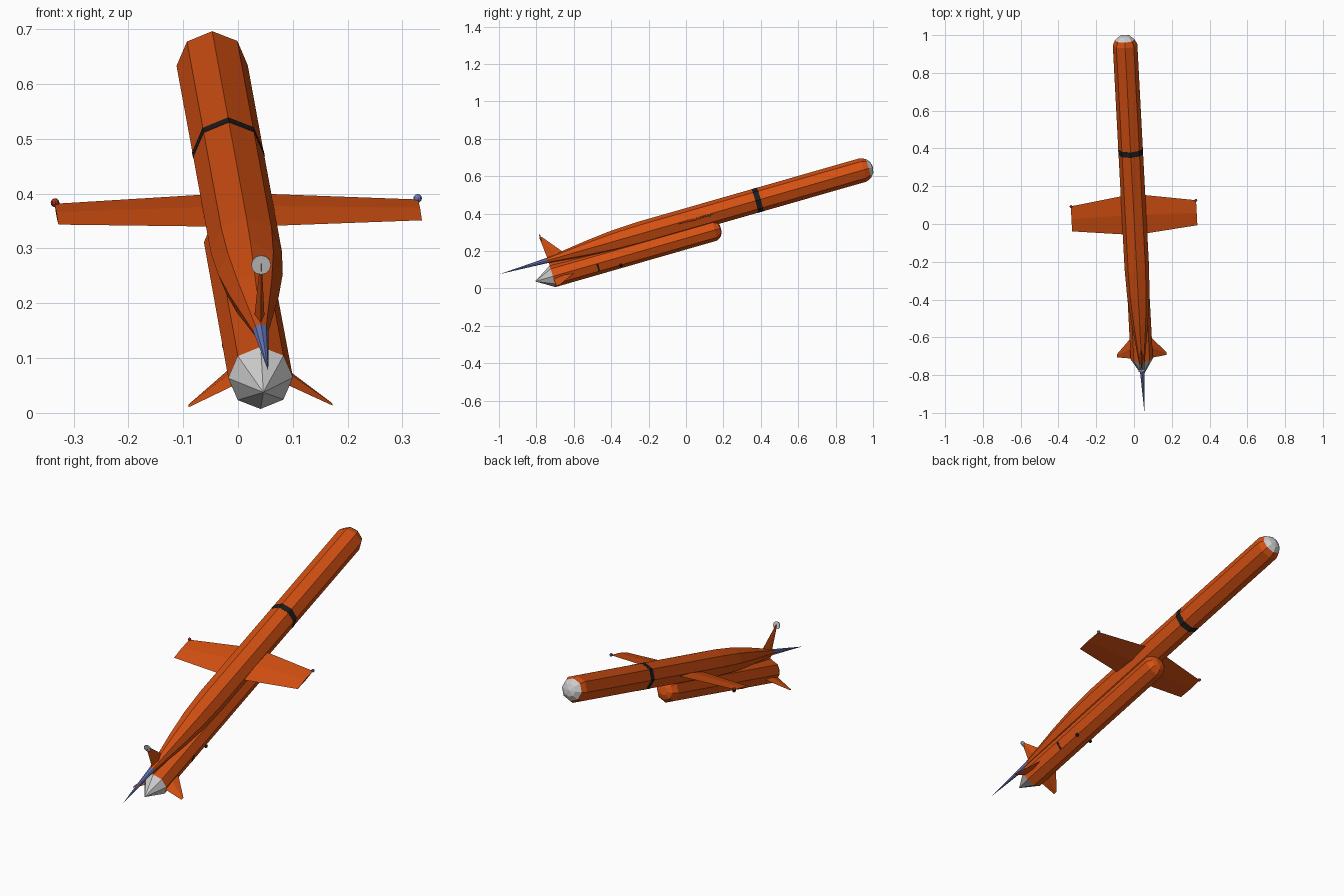
import bpy, bmesh, math
from mathutils import Vector, Matrix

old = bpy.data.objects.get("Cube")
if old:
    bpy.data.objects.remove(old, do_unlink=True)


def material(name, rgb):
    m = bpy.data.materials.new(name)
    m.use_nodes = True
    m.diffuse_color = (*rgb, 1)
    m.node_tree.nodes["Principled BSDF"].inputs["Base Color"].default_value = (*rgb, 1)
    return m


ORANGE = material("orange", (0.66, 0.08, 0.006))
GREY = material("light_grey", (0.6, 0.6, 0.6))
BLUE = material("blue", (0.15, 0.2, 0.52))
BLACK = material("black", (0.012, 0.012, 0.012))
RED = material("dark_red", (0.35, 0.03, 0.012))

# Flight attitude: local y runs along the fuselage axis, local x along the wing
ay = Vector((-0.0505, 0.96, 0.275)).normalized()
ax = Vector((0.66, 0.04, 0.01))
ax = (ax - ay * ax.dot(ay)).normalized()
az = ax.cross(ay)
POSE = Matrix((ax, ay, az)).transposed().to_4x4()
POSE.translation = (0, 0.05, 0.3765)


def finish(name, bm, mat):
    bmesh.ops.recalc_face_normals(bm, faces=bm.faces)
    me = bpy.data.meshes.new(name)
    bm.to_mesh(me)
    bm.free()
    me.materials.append(mat)
    ob = bpy.data.objects.new(name, me)
    ob.matrix_world = POSE
    bpy.context.collection.objects.link(ob)
    return ob


def loft(name, profile, mat, z=0.0, sides=8, x=0.0):
    """Faceted body of revolution along y from (position, radius) pairs."""
    bm = bmesh.new()
    rings = []
    for s, r in profile:
        n = sides if r > 0 else 1
        rings.append([bm.verts.new((x + r * math.cos(i * math.tau / sides), s,
                                    z + r * math.sin(i * math.tau / sides))) for i in range(n)])
    for a, b in zip(rings, rings[1:]):
        for i in range(sides):
            j = (i + 1) % sides
            quad = [a[i % len(a)], a[j % len(a)], b[j % len(b)], b[i % len(b)]]
            bm.faces.new(list(dict.fromkeys(quad)))
    for ring in (rings[0], rings[-1]):
        if len(ring) > 2:
            bm.faces.new(ring)
    return finish(name, bm, mat)


def blade(name, root, tip, root_chord, tip_chord, root_t, tip_t, mat=ORANGE):
    """Diamond-section fin between two (x, z) points with (front, back) chords."""
    bm = bmesh.new()
    span = Vector((tip[0] - root[0], 0, tip[1] - root[1])).normalized()
    side = Vector((-span.z, 0, span.x))
    rings = []
    for (x, z), (f, b), t in ((root, root_chord, root_t), (tip, tip_chord, tip_t)):
        mid = Vector((x, (f + b) / 2, z))
        pts = [Vector((x, f, z)), mid + side * t / 2, Vector((x, b, z)), mid - side * t / 2]
        rings.append([bm.verts.new(p) for p in pts])
    a, b = rings
    for i in range(4):
        j = (i + 1) % 4
        bm.faces.new((a[i], a[j], b[j], b[i]))
    bm.faces.new(a)
    bm.faces.new(b)
    return finish(name, bm, mat)


def ball(name, loc, r, mat):
    bm = bmesh.new()
    bmesh.ops.create_uvsphere(bm, u_segments=8, v_segments=6, radius=r,
                              matrix=Matrix.Translation(loc))
    return finish(name, bm, mat)


# Fuselage with grey end cap, black band and nose spike
loft("fuselage", [(-0.827, 0.014), (-0.72, 0.028), (-0.6, 0.044), (-0.45, 0.059),
                  (-0.3, 0.065), (0.935, 0.065), (0.963, 0.053)], ORANGE)
loft("end_cap", [(0.963, 0.053), (0.982, 0.031), (0.99, 0)], GREY)
loft("fuselage_band", [(0.331, 0.0658), (0.361, 0.0658)], BLACK)
loft("nose_spike", [(-1.091, 0), (-0.827, 0.014)], BLUE)

# Engine pod slung underneath, with its nose cone
POD = -0.09
loft("engine_pod", [(-0.822, 0.059), (0.08, 0.058), (0.105, 0.042), (0.115, 0.02)], ORANGE, POD)
loft("pod_cone", [(-0.918, 0), (-0.822, 0.059)], GREY, POD)

# Narrow pylon filling the gap between fuselage and pod
blade("pylon", (0, -0.08), (0, 0), (-0.82, -0.4), (-0.82, -0.4), 0.03, 0.03)

# Wings with tip lights, and canted fins on the pod
for sx, side, lamp in ((1, "left", BLUE), (-1, "right", RED)):
    blade(side + "_wing", (0, -0.006), (sx * 0.332, -0.008),
          (-0.115, 0.112), (-0.078, 0.06), 0.016, 0.008)
    ball(side + "_wing_light", (sx * 0.331, 0.06, -0.006), 0.008, lamp)
    blade(side + "_pod_fin", (sx * 0.045, POD - 0.012), (sx * 0.131, POD - 0.054),
          (-0.822, -0.7), (-0.822, -0.805), 0.016, 0.003)
    ball(side + "_pod_stud", (sx * 0.043, -0.455, POD - 0.043), 0.009, BLACK)

# Upright fin carrying a thin round disc
blade("upright_fin", (0, 0), (0, 0.129), (-0.82, -0.715), (-0.832, -0.818), 0.02, 0.003)
loft("fin_disc", [(-0.829, 0.018), (-0.824, 0.018)], GREY, 0.126, 12)

# Small dark vent plate on the lower left of the pod
bm = bmesh.new()
tilt = Matrix.Rotation(math.radians(22.5), 4, "Y")
bmesh.ops.create_cube(bm, size=1, matrix=Matrix.Translation((0, 0, POD)) @ tilt
                      @ Matrix.Translation((0.0535, -0.575, 0))
                      @ Matrix.Diagonal((0.004, 0.01, 0.04, 1)))
finish("pod_vent", bm, BLACK)
